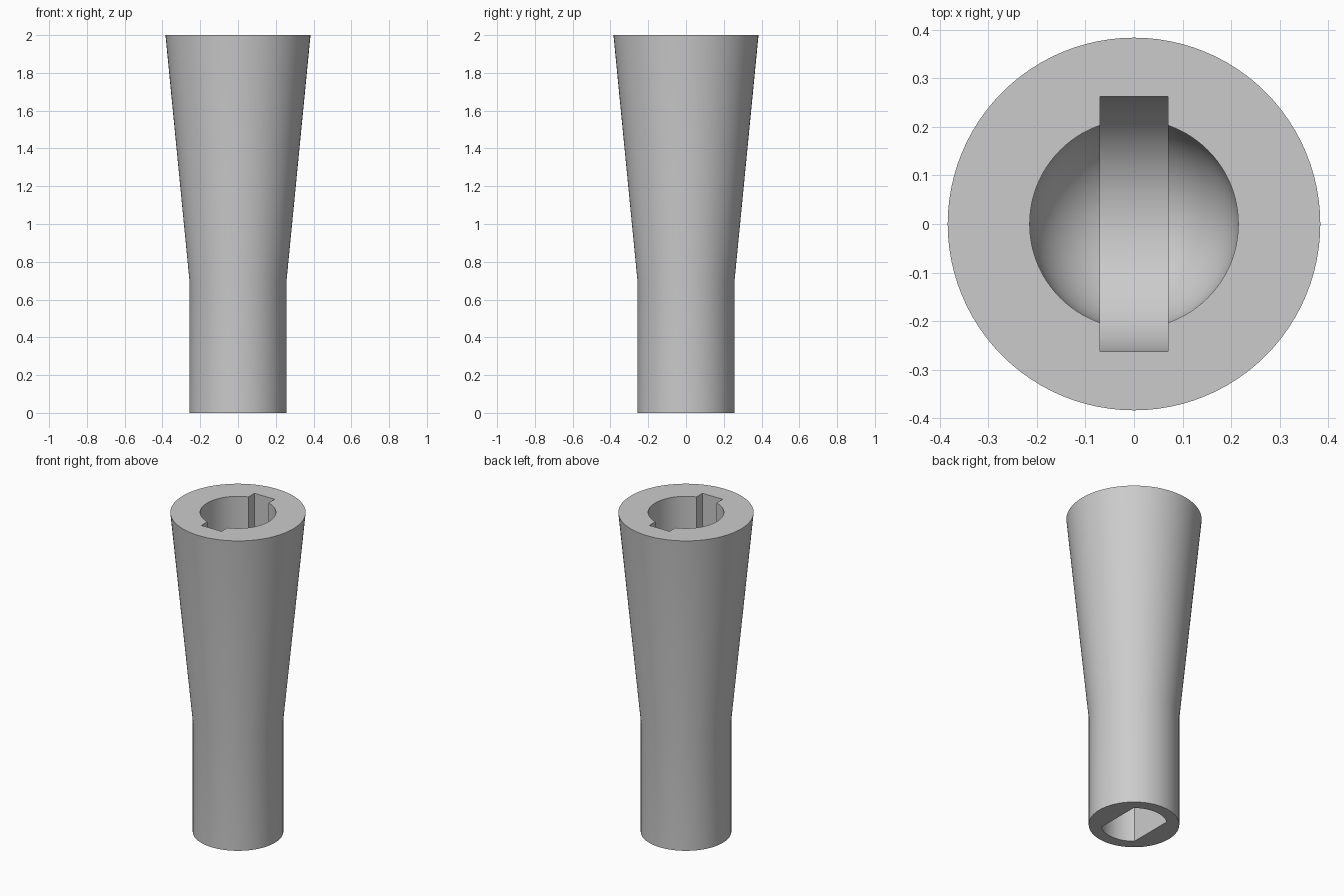
import bpy, bmesh, math

SEGMENTS = 96
TOP = 2.0
BORE_R, BORE_FLOOR = 0.215, 0.85
SLOT_R, SLOT_HALF = 0.263, 0.07
SOCKET_R, SOCKET_FLAT, SOCKET_DEPTH = 0.188, 0.123, 0.6

if "Cube" in bpy.data.objects:
    bpy.data.objects.remove(bpy.data.objects["Cube"], do_unlink=True)

grey = bpy.data.materials.new("plain_grey")
grey.use_nodes = True
colour = (0.6, 0.6, 0.6, 1)
grey.diffuse_color = colour
grey.node_tree.nodes["Principled BSDF"].inputs["Base Color"].default_value = colour


def finish(name, bm):
    """Turn a bmesh into a named object."""
    bmesh.ops.remove_doubles(bm, verts=bm.verts, dist=1e-5)
    bmesh.ops.recalc_face_normals(bm, faces=bm.faces)
    mesh = bpy.data.meshes.new(name)
    bm.to_mesh(mesh)
    bm.free()
    mesh.materials.append(grey)
    obj = bpy.data.objects.new(name, mesh)
    bpy.context.collection.objects.link(obj)
    return obj


def lathe(name, profile):
    """Revolve (radius, z) points that start and end on the axis."""
    bm = bmesh.new()
    verts = [bm.verts.new((r, 0, z)) for r, z in profile]
    edges = [bm.edges.new(pair) for pair in zip(verts, verts[1:])]
    bmesh.ops.spin(bm, geom=verts + edges, cent=(0, 0, 0), axis=(0, 0, 1),
                   angle=math.tau, steps=SEGMENTS, use_merge=True)
    return finish(name, bm)


def prism(name, outline, direction):
    """Extrude a closed outline along a direction."""
    bm = bmesh.new()
    face = bm.faces.new([bm.verts.new(p) for p in outline])
    out = bmesh.ops.extrude_face_region(bm, geom=[face], use_keep_orig=True)
    moved = [v for v in out["geom"] if isinstance(v, bmesh.types.BMVert)]
    bmesh.ops.translate(bm, verts=moved, vec=direction)
    return finish(name, bm)


# Tapered handle on a straight neck
handle = lathe("handle", [(0, 0), (0.257, 0), (0.257, 0.7), (0.384, TOP), (0, TOP)])

# Round-bottomed bore in the top
centre = BORE_FLOOR + BORE_R
quarter = [math.pi / 2 * i / 20 for i in range(21)]
bore = lathe("bore_cutter",
             [(BORE_R * math.sin(a), centre - BORE_R * math.cos(a)) for a in quarter]
             + [(BORE_R, TOP + 0.1), (0, TOP + 0.1)])

# Keyway slot with a rounded floor across the bore
centre = BORE_FLOOR + SLOT_R - 0.002
half_turn = [math.pi * (1 + i / 40) for i in range(41)]
outline = [(-SLOT_HALF, SLOT_R * math.cos(a), centre + SLOT_R * math.sin(a)) for a in half_turn]
outline += [(-SLOT_HALF, SLOT_R, TOP + 0.2), (-SLOT_HALF, -SLOT_R, TOP + 0.2)]
slot = prism("slot_cutter", outline, (2 * SLOT_HALF, 0, 0))

# Socket with two flat sides in the base
start = math.acos(SOCKET_FLAT / SOCKET_R)
arc = [start + (math.pi - 2 * start) * i / 24 for i in range(25)]
outline = [(s * SOCKET_R * math.cos(a), s * SOCKET_R * math.sin(a), -0.1)
           for s in (1, -1) for a in arc]
socket = prism("socket_cutter", outline, (0, 0, SOCKET_DEPTH + 0.1))

# Cut the openings, then drop the cutters
bpy.ops.object.select_all(action="DESELECT")
bpy.context.view_layer.objects.active = handle
handle.select_set(True)
for cutter in (bore, slot, socket):
    cutter.hide_render = True
    cut = handle.modifiers.new(cutter.name, "BOOLEAN")
    cut.operation = "DIFFERENCE"
    cut.solver = "EXACT"
    cut.object = cutter
    bpy.ops.object.modifier_apply(modifier=cut.name)
    bpy.data.objects.remove(cutter, do_unlink=True)
bpy.ops.object.shade_smooth_by_angle(angle=math.radians(25))
